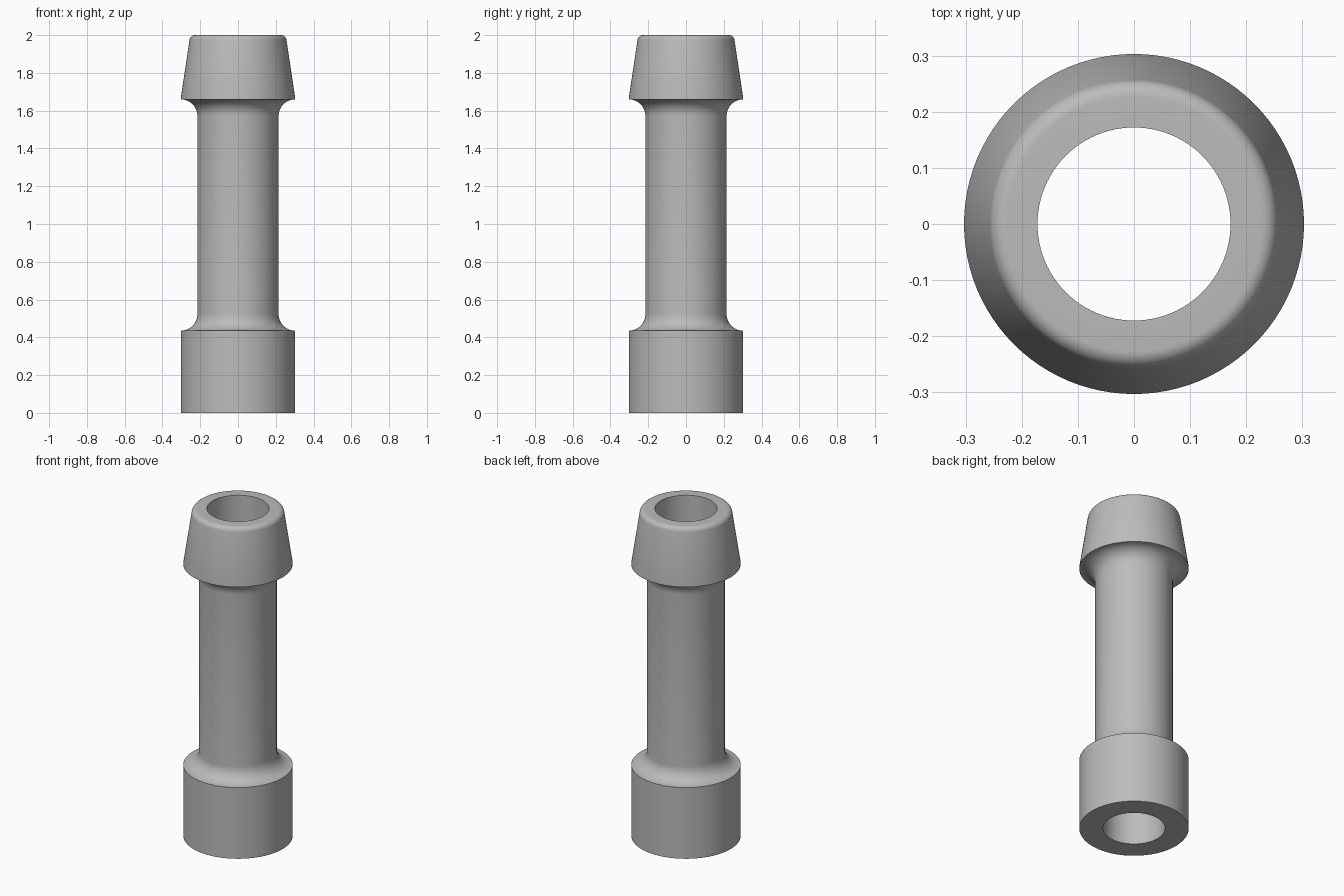
import bpy
import bmesh
from math import cos, sin, pi, radians

SEGMENTS = 96
BASE_R, NECK_R, BORE_R = 0.303, 0.215, 0.172
FILLET = BASE_R - NECK_R

if "Cube" in bpy.data.objects:
    bpy.data.objects.remove(bpy.data.objects["Cube"], do_unlink=True)

grey = bpy.data.materials.new("plain grey")
grey.use_nodes = True
colour = (0.5, 0.5, 0.5, 1)
grey.diffuse_color = colour
grey.node_tree.nodes["Principled BSDF"].inputs["Base Color"].default_value = colour


def arc(r, z, radius, start, end, steps=10):
    """Points on a circular arc in the (radius, height) plane, in degrees."""
    angles = [radians(start + (end - start) * i / steps) for i in range(steps + 1)]
    return [(r + radius * cos(a), z + radius * sin(a)) for a in angles]


def lathe(name, profile):
    """Spin a closed (radius, height) profile around the z axis."""
    bm = bmesh.new()
    rings = [[bm.verts.new((r * cos(2 * pi * i / SEGMENTS), r * sin(2 * pi * i / SEGMENTS), z))
              for i in range(SEGMENTS)] for r, z in profile]
    for k, ring in enumerate(rings):
        above = rings[(k + 1) % len(rings)]
        for i in range(SEGMENTS):
            j = (i + 1) % SEGMENTS
            bm.faces.new((ring[i], ring[j], above[j], above[i]))
    bmesh.ops.recalc_face_normals(bm, faces=bm.faces)
    mesh = bpy.data.meshes.new(name)
    bm.to_mesh(mesh)
    bm.free()
    obj = bpy.data.objects.new(name, mesh)
    bpy.context.collection.objects.link(obj)
    mesh.materials.append(grey)
    bpy.ops.object.select_all(action="DESELECT")
    obj.select_set(True)
    bpy.context.view_layer.objects.active = obj
    bpy.ops.object.shade_smooth_by_angle(angle=radians(30))
    return obj


# Collar at the bottom, filleted neck, tapered barb with a rounded top, open bore
profile = [(BORE_R, 0), (BASE_R, 0)]
profile += arc(BASE_R, 0.435 + FILLET, FILLET, 270, 180)
profile += arc(BASE_R, 1.66 - FILLET, FILLET, 180, 90)
profile += [(BASE_R, 1.666)]
profile += arc(0.227, 1.97, 0.03, 8, 90, 8)
profile += [(BORE_R, 2)]
lathe("hose_fitting", profile)
